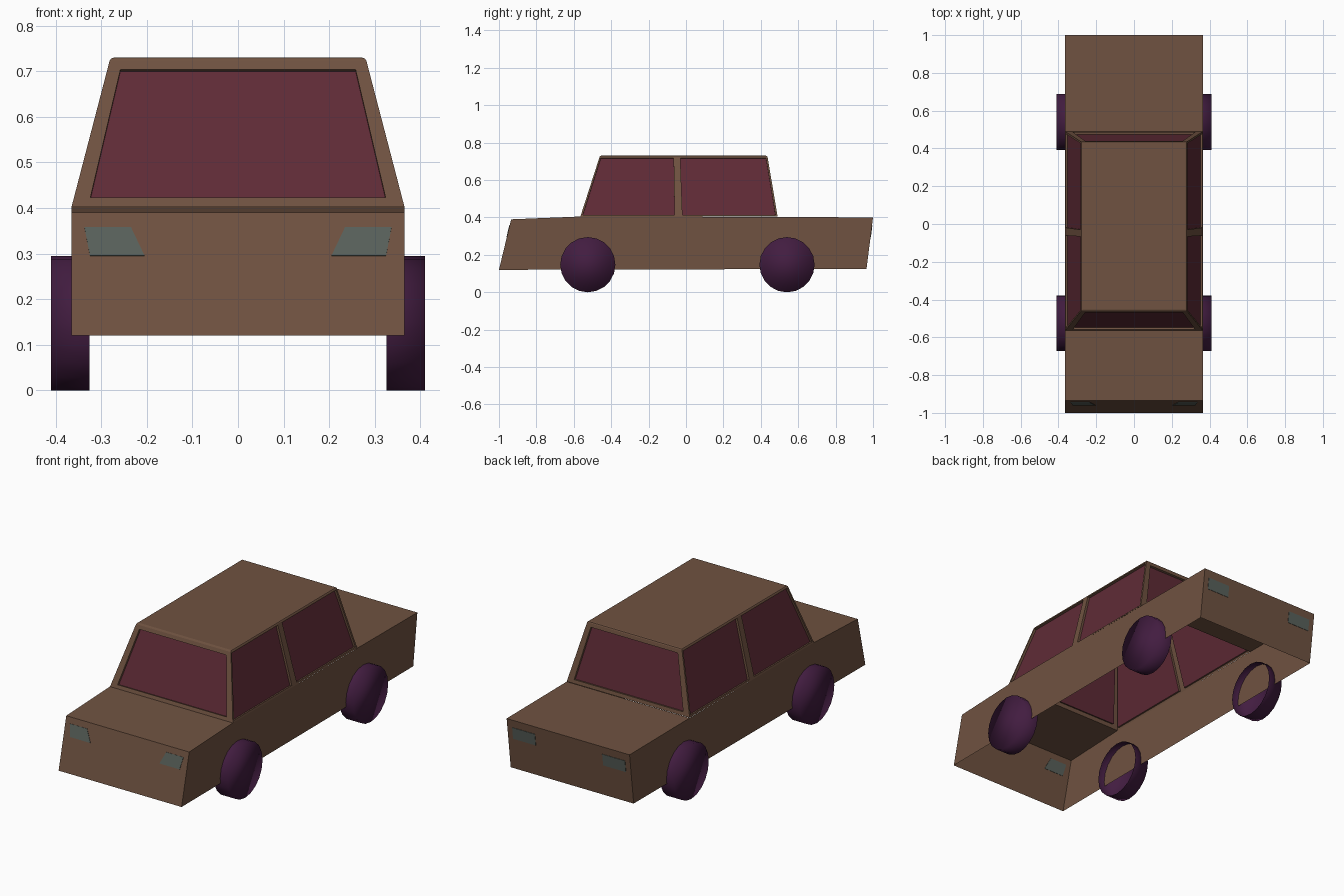
import bpy, bmesh, math
from mathutils import Vector, Matrix

if "Cube" in bpy.data.objects:
    bpy.data.objects.remove(bpy.data.objects["Cube"])


def material(name, rgb):
    m = bpy.data.materials.new(name)
    m.diffuse_color = (*rgb, 1)
    m.use_nodes = True
    m.node_tree.nodes["Principled BSDF"].inputs["Base Color"].default_value = m.diffuse_color
    return m


PAINT = material("paint", (0.16, 0.085, 0.052))
GLASS = material("glass", (0.115, 0.024, 0.037))
RUBBER = material("rubber", (0.055, 0.012, 0.052))
LAMP = material("lamp", (0.10, 0.12, 0.105))


def add_object(name, bm, *mats):
    mesh = bpy.data.meshes.new(name)
    bm.to_mesh(mesh)
    bm.free()
    ob = bpy.data.objects.new(name, mesh)
    bpy.context.collection.objects.link(ob)
    for m in mats:
        mesh.materials.append(m)
    return ob


def face(bm, pts, mat=0):
    f = bm.faces.new([bm.verts.new(p) for p in pts])
    f.material_index = mat
    return f


# Lower body: open-bottomed shell, hole in the top under the cabin
W = 0.365
PROFILE = [(-1, .12), (-.935, .39), (-.565, .405), (.49, .403), (1, .40), (.965, .125)]
bm = bmesh.new()
for s in (-1, 1):
    face(bm, [(s * W, y, z) for y, z in PROFILE[::s]])
for i in (0, 1, 3, 4):
    (y0, z0), (y1, z1) = PROFILE[i], PROFILE[i + 1]
    face(bm, [(-W, y0, z0), (W, y0, z0), (W, y1, z1), (-W, y1, z1)])
bmesh.ops.remove_doubles(bm, verts=bm.verts, dist=1e-4)
bmesh.ops.recalc_face_normals(bm, faces=bm.faces)
add_object("body", bm, PAINT)


# Cabin: window panels with a frame, a small reveal and recessed glass
def window_panel(bm, bl, br, tr, tl, left, right, bottom, top, depth=0.012):
    bl, br, tr, tl = map(Vector, (bl, br, tr, tl))
    inward = -(br - bl).cross(tl - bl).normalized() * depth

    def at(u, v):
        return bl.lerp(br, u).lerp(tl.lerp(tr, u), v)
    outer = [bl, br, tr, tl]
    inner = [at(left, bottom), at(1 - right, bottom), at(1 - right, 1 - top), at(left, 1 - top)]
    glass = [p + inward for p in inner]
    for i in range(4):
        j = (i + 1) % 4
        face(bm, [outer[i], outer[j], inner[j], inner[i]])
        face(bm, [inner[i], inner[j], glass[j], glass[i]])
    face(bm, glass, 1)


ZB, ZT, WT = 0.404, 0.73, 0.28
STATIONS = [(-.565, -.46), (-.04, -.05), (.49, .435)]   # base y, roof y


def low(s, i):
    return (s * W, STATIONS[i][0], ZB)


def high(s, i):
    return (s * WT, STATIONS[i][1], ZT)


bm = bmesh.new()
window_panel(bm, low(-1, 0), low(1, 0), high(1, 0), high(-1, 0), .05, .05, .06, .08)
window_panel(bm, low(1, 2), low(-1, 2), high(-1, 2), high(1, 2), .05, .05, .06, .08)
window_panel(bm, low(1, 0), low(1, 1), high(1, 1), high(1, 0), .02, .04, .03, .04)
window_panel(bm, low(1, 1), low(1, 2), high(1, 2), high(1, 1), .04, .02, .03, .04)
window_panel(bm, low(-1, 1), low(-1, 0), high(-1, 0), high(-1, 1), .04, .02, .03, .04)
window_panel(bm, low(-1, 2), low(-1, 1), high(-1, 1), high(-1, 2), .02, .04, .03, .04)
face(bm, [high(1, 0), high(1, 1), high(1, 2), high(-1, 2), high(-1, 1), high(-1, 0)])
bmesh.ops.remove_doubles(bm, verts=bm.verts, dist=1e-4)

# Soften the roof edge
rim = [e for e in bm.edges if all(v.co.z > ZT - 1e-4 for v in e.verts) and len(e.link_faces) == 2]
bmesh.ops.bevel(bm, geom=rim, offset=0.007, segments=2, profile=0.5, affect='EDGES')
add_object("cabin", bm, PAINT, GLASS)


def mirror_x(ob):
    ob.modifiers.new("mirror", 'MIRROR').use_axis = (True, False, False)


# Wheels: drums closed on the outside, open on the inside
R = 0.1475
for name, y in (("front_wheels", -.525), ("rear_wheels", .54)):
    bm = bmesh.new()
    bmesh.ops.create_cone(bm, cap_ends=True, segments=20, radius1=R, radius2=R, depth=0.084,
                          matrix=Matrix.Translation((.368, y, R)) @ Matrix.Rotation(math.pi / 2, 4, 'Y'))
    inner = [f for f in bm.faces if f.calc_center_median().x < .34]
    bmesh.ops.delete(bm, geom=inner, context='FACES_ONLY')
    for f in bm.faces:
        f.smooth = True
    mirror_x(add_object(name, bm, RUBBER))


# Lamps: thin plates set into both end walls
def lamp(name, outline, wall_y):
    bm = bmesh.new()
    face(bm, [(x, wall_y(z), z) for x, z in outline])
    ob = add_object(name, bm, LAMP)
    sol = ob.modifiers.new("plate", 'SOLIDIFY')
    sol.thickness, sol.offset = 0.004, 0
    mirror_x(ob)


lamp("headlamps", [(.205, .295), (.325, .295), (.337, .358), (.235, .358)],
     lambda z: -1 + .065 * (z - .12) / .27)
lamp("tail_lamps", [(.20, .295), (.335, .295), (.335, .358), (.20, .358)],
     lambda z: .965 + .035 * (z - .125) / .275)
